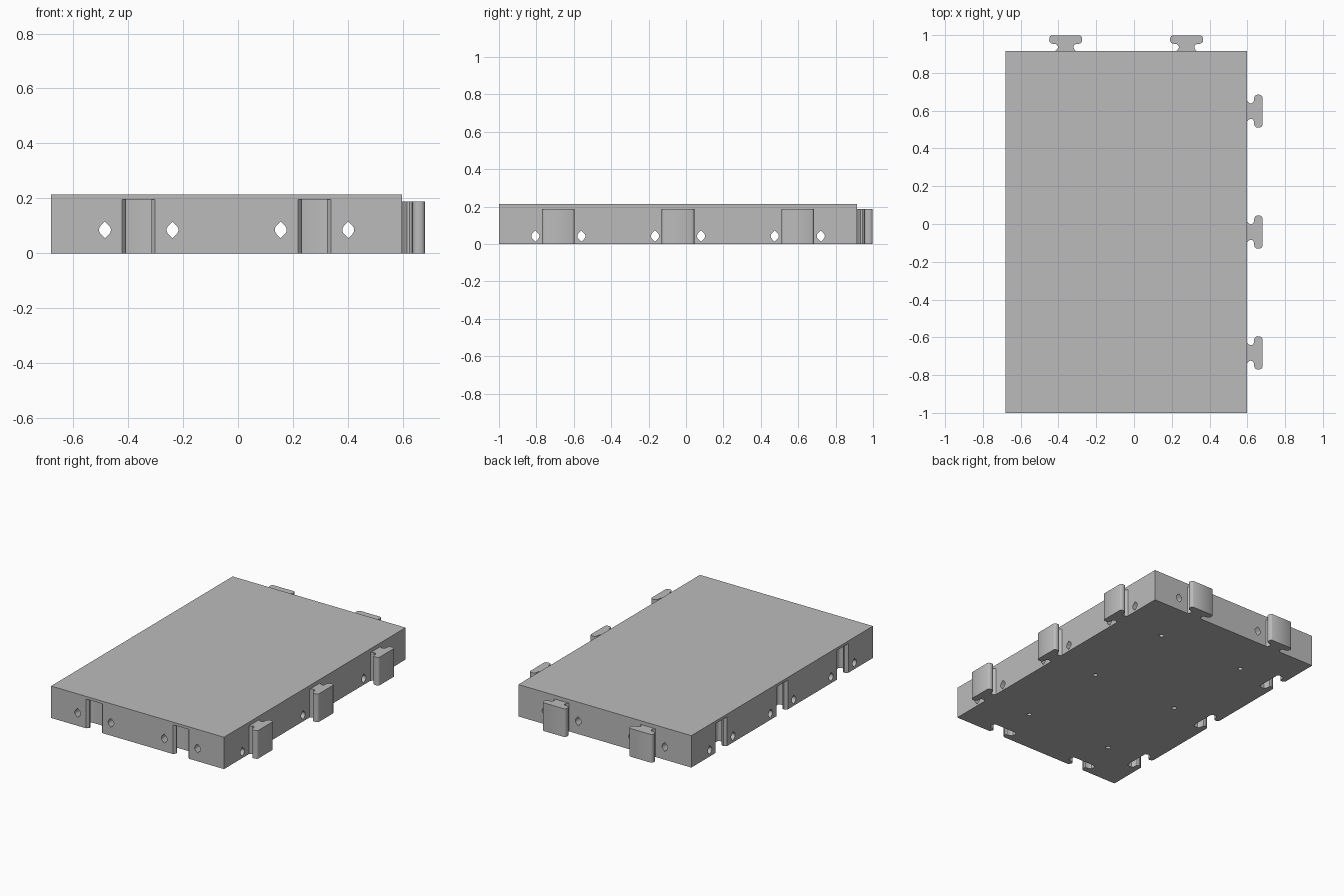
import bpy, bmesh, math
from mathutils import Matrix, Vector

if "Cube" in bpy.data.objects:
    bpy.data.objects.remove(bpy.data.objects["Cube"])

grey = bpy.data.materials.new("plain grey")
grey.use_nodes = True
colour = (0.5, 0.5, 0.5, 1)
grey.diffuse_color = colour
grey.node_tree.nodes["Principled BSDF"].inputs["Base Color"].default_value = colour

# Overall tile extents and connector spacing
X0, X1, Y0, Y1, HEIGHT = -0.68, 0.597, -1.0, 0.915, 0.213
CX, CY = (X0 + X1) / 2, (Y0 + Y1) / 2
PITCH = 0.64
X_SPOTS = [CX - PITCH / 2, CX + PITCH / 2]
Y_SPOTS = [CY - PITCH, CY, CY + PITCH]
QUARTER = math.pi / 2

# Half outline of the T-shaped key: (distance from wall, half width)
KEY = [(0, .055), (.008, .047), (.018, .041), (.028, .042), (.036, .049),
       (.038, .058), (.039, .070), (.043, .080), (.050, .086), (.059, .0875),
       (.071, .0865), (.079, .082), (.083, .075)]


def prism(name, outline, length, matrix):
    """Extrude a closed 2D outline along local z and place it."""
    bm = bmesh.new()
    base = bm.faces.new([bm.verts.new((x, y, 0)) for x, y in outline])
    out = bmesh.ops.extrude_face_region(bm, geom=[base])
    verts = [v for v in out["geom"] if isinstance(v, bmesh.types.BMVert)]
    bmesh.ops.translate(bm, vec=(0, 0, length), verts=verts)
    bmesh.ops.transform(bm, matrix=matrix, verts=bm.verts)
    bmesh.ops.recalc_face_normals(bm, faces=bm.faces)
    mesh = bpy.data.meshes.new(name)
    bm.to_mesh(mesh)
    bm.free()
    mesh.materials.append(grey)
    obj = bpy.data.objects.new(name, mesh)
    bpy.context.collection.objects.link(obj)
    return obj


def key_outline(gap=0, start=None):
    half = [(d + gap * (d > .05), w + gap) for d, w in KEY]
    if start is not None:
        half.insert(0, (start, half[0][1]))
    return half + [(d, -w) for d, w in reversed(half)]


def lemon(r):
    """Round hole with a pointed top and bottom, for printing on its side."""
    pts = []
    for side in (0, math.pi):
        pts.append((r * math.sqrt(2) * math.cos(side), r * math.sqrt(2) * math.sin(side)))
        for i in range(9):
            a = side + math.pi / 4 + QUARTER * i / 8
            pts.append((r * math.cos(a), r * math.sin(a)))
    return pts


def circle(r, n=20):
    return [(r * math.cos(math.tau * i / n), r * math.sin(math.tau * i / n)) for i in range(n)]


def place(x, y, z, turn=0):
    return Matrix.Translation((x, y, z)) @ Matrix.Rotation(turn, 4, "Z")


# Main slab
body = prism("tile_body", [(X0, Y0), (X1, Y0), (X1, Y1), (X0, Y1)], HEIGHT, Matrix())

cutters = []
keys = []
# Keys on the left and back walls, matching sockets on the right and front walls
socket = key_outline(.005, -.02)
for y in Y_SPOTS:
    keys.append(prism("side_key", key_outline(), .188, place(X1, y, 0)))
    cutters.append(prism("side_socket_cutter", socket, .215, place(X0, y, -.02)))
for x in X_SPOTS:
    keys.append(prism("back_key", key_outline(), .188, place(x, Y1, 0, QUARTER)))
    cutters.append(prism("front_socket_cutter", socket, .215, place(x, Y0, -.02, QUARTER)))

# Long channels running through the slab both ways, beside each key
along_x = Matrix.Rotation(QUARTER, 4, "Y")
along_y = Matrix.Rotation(QUARTER, 4, "Z") @ along_x
for offset in (-.123, .123):
    for y in Y_SPOTS:
        cutters.append(prism("cross_channel_cutter", lemon(.0215), 1.5,
                             place(X0 - .1, y + offset, .042) @ along_x))
    for x in X_SPOTS:
        cutters.append(prism("long_channel_cutter", lemon(.0215), 2.2,
                             place(x + offset, Y0 - .1, .085) @ along_y))

# Small blind holes in the underside
for x in X_SPOTS:
    for y in Y_SPOTS:
        cutters.append(prism("underside_hole_cutter", circle(.015), .17, place(x, y, -.02)))

# Cut everything out of the slab
bpy.context.view_layer.objects.active = body
for cutter in cutters:
    cutter.hide_render = True
    mod = body.modifiers.new("cut", "BOOLEAN")
    mod.operation = "DIFFERENCE"
    mod.solver = "EXACT"
    mod.object = cutter
    bpy.ops.object.modifier_apply(modifier=mod.name)
for cutter in cutters:
    bpy.data.objects.remove(cutter)

# Smooth the rounded walls, keep edges crisp
for obj in bpy.context.selected_objects:
    obj.select_set(False)
for obj in [body] + keys:
    obj.select_set(True)
bpy.ops.object.shade_smooth_by_angle(angle=math.radians(32))
